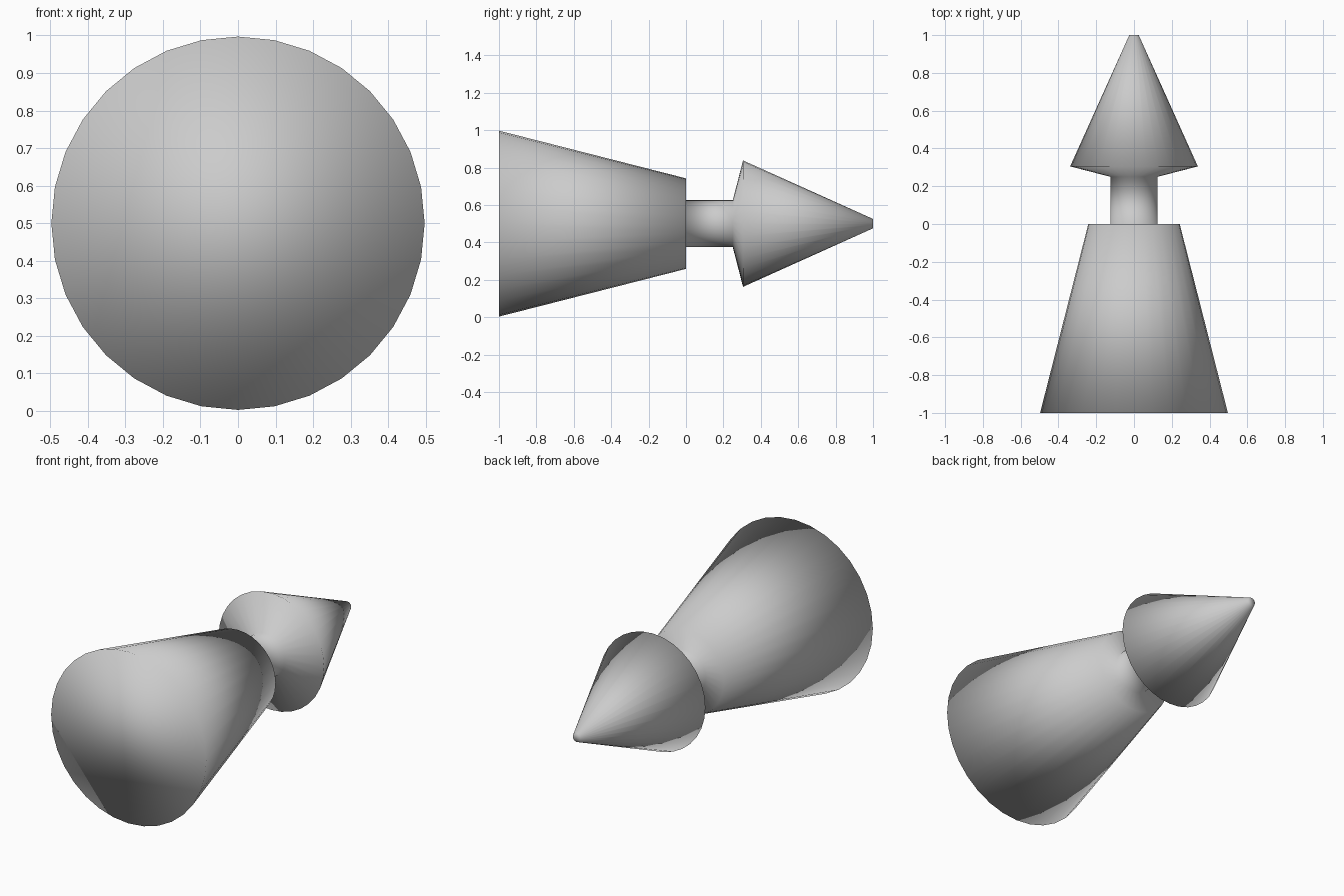
import bpy, bmesh
from math import sin, cos, tau

if "Cube" in bpy.data.objects:
    bpy.data.objects.remove(bpy.data.objects["Cube"])

SIDES = 32
AXIS_Z = 0.5

# Profile along y: (y, radius) for base, neck and pointed head
profile = [(-1.0, 0.497), (0.0, 0.242), (0.0, 0.125),
           (0.25, 0.125), (0.305, 0.338), (1.0, 0.025)]

bm = bmesh.new()

# Rings around the y axis
rings = [[bm.verts.new((r * sin(tau * i / SIDES), y, AXIS_Z + r * cos(tau * i / SIDES)))
          for i in range(SIDES)] for y, r in profile]

# Side walls between neighbouring rings
for a, b in zip(rings, rings[1:]):
    for i in range(SIDES):
        j = (i + 1) % SIDES
        bm.faces.new((a[i], a[j], b[j], b[i]))

# Flat end caps
bm.faces.new(rings[0])
bm.faces.new(rings[-1])

bmesh.ops.recalc_face_normals(bm, faces=bm.faces)
# The whole turned body shares smooth normals, caps included
for f in bm.faces:
    f.smooth = True

mesh = bpy.data.meshes.new("turned_pointer")
bm.to_mesh(mesh)
bm.free()
obj = bpy.data.objects.new("turned_pointer", mesh)
bpy.context.collection.objects.link(obj)
